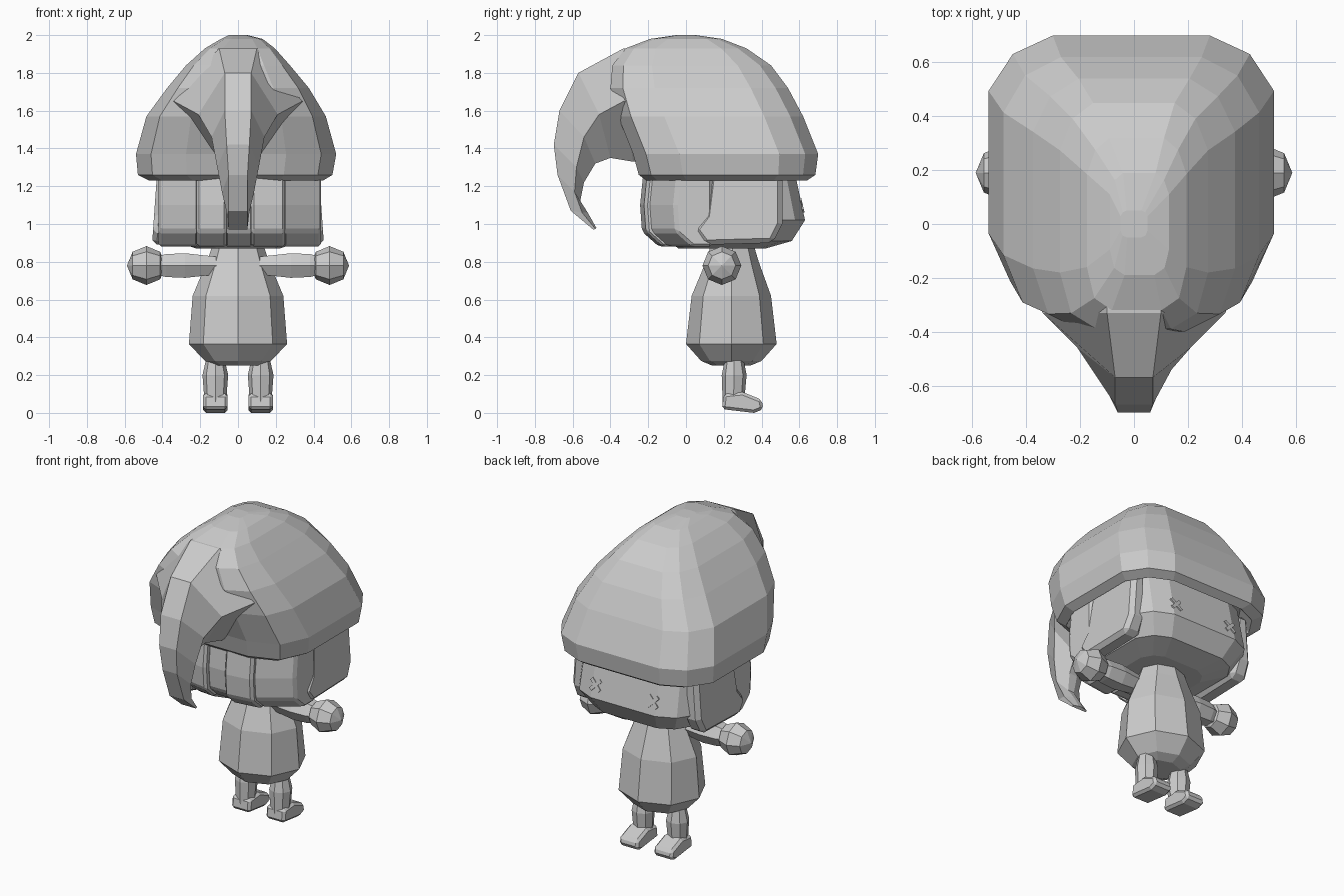
import bpy, bmesh
from math import radians, pi, cos, sin
from mathutils import Matrix, Vector

if "Cube" in bpy.data.objects:
    bpy.data.objects.remove(bpy.data.objects["Cube"], do_unlink=True)

grey = bpy.data.materials.new("plain grey")
grey.use_nodes = True
grey.diffuse_color = (0.6, 0.6, 0.6, 1)
grey.node_tree.nodes["Principled BSDF"].inputs["Base Color"].default_value = (0.6, 0.6, 0.6, 1)


def finish(name, bm, bevel=0):
    bmesh.ops.recalc_face_normals(bm, faces=bm.faces)
    mesh = bpy.data.meshes.new(name)
    bm.to_mesh(mesh)
    bm.free()
    mesh.materials.append(grey)
    obj = bpy.data.objects.new(name, mesh)
    bpy.context.collection.objects.link(obj)
    if bevel:
        mod = obj.modifiers.new("soft_edges", 'BEVEL')
        mod.width, mod.segments = bevel, 1
    return obj


def loft(name, rings, bevel=0):
    """Skin a list of equal closed rings and cap both ends."""
    bm = bmesh.new()
    loops = [[bm.verts.new(p) for p in ring] for ring in rings]
    n = len(loops[0])
    for a, b in zip(loops, loops[1:]):
        for i in range(n):
            j = (i + 1) % n
            bm.faces.new((a[i], a[j], b[j], b[i]))
    bm.faces.new(loops[0])
    bm.faces.new(loops[-1])
    return finish(name, bm, bevel)


# Half outline of a rounded square, mirrored into a full ring
HALF = [(0, 1), (.55, 1), (.83, .86), (1, .58), (1, 0), (1, -.5), (.85, -.86), (.5, -1), (0, -1)]
OUTLINE = HALF + [(-u, v) for u, v in HALF[-2:0:-1]]


def layer(z, width, front, back, shift=0):
    mid, half = (front + back) / 2, (front - back) / 2
    return [(shift + u * width, mid + v * half, z) for u, v in OUTLINE]


# Big drooping cap: dome with turned-in rim
loft("cap_dome", [
    layer(1.32, .42, .57, -.17, -.01),
    layer(1.23, .46, .64, -.21, -.01),
    layer(1.26, .515, .685, -.25, -.015),
    layer(1.37, .53, .70, -.28, -.01),
    layer(1.57, .475, .62, -.36, -.01),
    layer(1.72, .375, .54, -.40, 0),
    layer(1.84, .275, .45, -.39, 0),
    layer(1.93, .185, .32, -.32, .01),
    layer(1.98, .11, .19, -.19, .02),
    layer(2.0, .05, .05, -.05, 0),
])


# Cap tail: outer edge, side folds and inner ridge curl down to the tip
def tail_ring(outer, fold, ridge):
    (oy, oz, ow), (fy, fz, fw), (ry, rz) = outer, fold, ridge
    return [(-ow, oy, oz), (ow, oy, oz), (fw, fy, fz),
            (fw * .25, ry, rz), (-fw * .25, ry, rz), (-fw, fy, fz)]


loft("cap_tail", [
    tail_ring((0, 1.93, .12), (0, 1.6, .4), (0, 1.35)),
    tail_ring((-.33, 1.93, .1), (-.33, 1.65, .34), (-.28, 1.33)),
    tail_ring((-.57, 1.8, .07), (-.46, 1.58, .21), (-.4, 1.35)),
    tail_ring((-.67, 1.6, .07), (-.54, 1.46, .14), (-.48, 1.32)),
    tail_ring((-.7, 1.42, .06), (-.58, 1.3, .11), (-.54, 1.22)),
    tail_ring((-.68, 1.26, .05), (-.59, 1.17, .085), (-.56, 1.12)),
    tail_ring((-.61, 1.07, .05), (-.55, 1.06, .06), (-.52, 1.06)),
    tail_ring((-.49, .97, .05), (-.48, .975, .05), (-.475, .98)),
])

# Head with a chin that tucks under
loft("head", [
    layer(.87, .22, .42, -.04),
    layer(.91, .34, .56, -.09),
    layer(1.02, .41, .63, -.12),
    layer(1.3, .40, .57, -.12),
])


# Hair clumps hanging below the cap
def clump(name, x0, y0, x1, y1, inner=.14):
    rings = []
    for z, dy in ((1.3, .01), (1.1, -.01), (.96, .0), (.88, .09)):
        rings.append([(x0, y0 + dy, z), (x1, y1 + dy, z), (x1, inner, z), (x0, inner, z)])
    loft(name, rings, .015)


clump("hair_back_centre", -.07, -.2, .08, -.2)
clump("hair_back_right", -.22, -.21, -.06, -.235)
clump("hair_back_left", .07, -.235, .25, -.21)
clump("hair_corner_right", -.42, -.05, -.21, -.19)
clump("hair_corner_left", .24, -.19, .44, -.05)

# Side locks framing the face
LOCK = [(.13, 1.29), (.1, 1.05), (.04, .97), (.1, .89), (.46, .9), (.51, 1.0), (.51, 1.29)]
for side, label in ((1, "left"), (-1, "right")):
    outer = [(side * (.43 + (1.25 - z) * .07), y, z) for y, z in LOCK]
    inner = [(side * .34, y, z) for y, z in LOCK]
    loft("side_lock_" + label, [inner, outer], .025)

# Crossed eyes on the face
for side, label in ((1, "left"), (-1, "right")):
    bm = bmesh.new()
    for turn in (45, -45):
        place = (Matrix.Translation((side * .2, .614, 1.1)) @ Matrix.Rotation(.227, 4, 'X')
                 @ Matrix.Rotation(radians(turn), 4, 'Y') @ Matrix.Diagonal((.09, .009, .022, 1)))
        bmesh.ops.create_cube(bm, size=1, matrix=place)
    finish("eye_" + label, bm)


# Eight-sided pear body
def octagon(z, rx, ry, y):
    return [(rx * cos(i * pi / 4), y + ry * sin(i * pi / 4), z) for i in range(8)]


loft("body", [
    octagon(.25, .12, .1, .24),
    octagon(.275, .175, .16, .24),
    octagon(.365, .26, .24, .24),
    octagon(.62, .24, .21, .24),
    octagon(.8, .165, .14, .245),
    octagon(.9, .13, .11, .245),
])

# Arms, hands, legs and feet
for side, label in ((1, "left"), (-1, "right")):
    loft("arm_" + label, [
        [(side * x, .19 + r * cos(i * pi / 3), .78 + r * sin(i * pi / 3)) for i in range(6)]
        for x, r in ((.08, .05), (.28, .075), (.38, .07), (.45, .05))])

    bm = bmesh.new()
    bmesh.ops.create_uvsphere(bm, u_segments=8, v_segments=4, radius=.103,
                              matrix=Matrix.Translation((side * .485, .19, .78))
                              @ Matrix.Rotation(pi / 2, 4, 'Y'))
    finish("hand_" + label, bm)

    cx = side * .12
    loft("leg_" + label, [octagon_ring for octagon_ring in (
        [(cx + x, y, z) for x, y, z in octagon(.03, .055, .055, .25)],
        [(cx + x, y, z) for x, y, z in octagon(.2, .068, .066, .255)],
        [(cx + x, y, z) for x, y, z in octagon(.28, .05, .05, .255)])])

    sole = [(.19, .02), (.2, .1), (.3, .11), (.4, .07), (.41, .02), (.36, 0)]
    loft("foot_" + label, [[(cx + dx, y, z) for y, z in sole] for dx in (-.065, .065)], .015)
